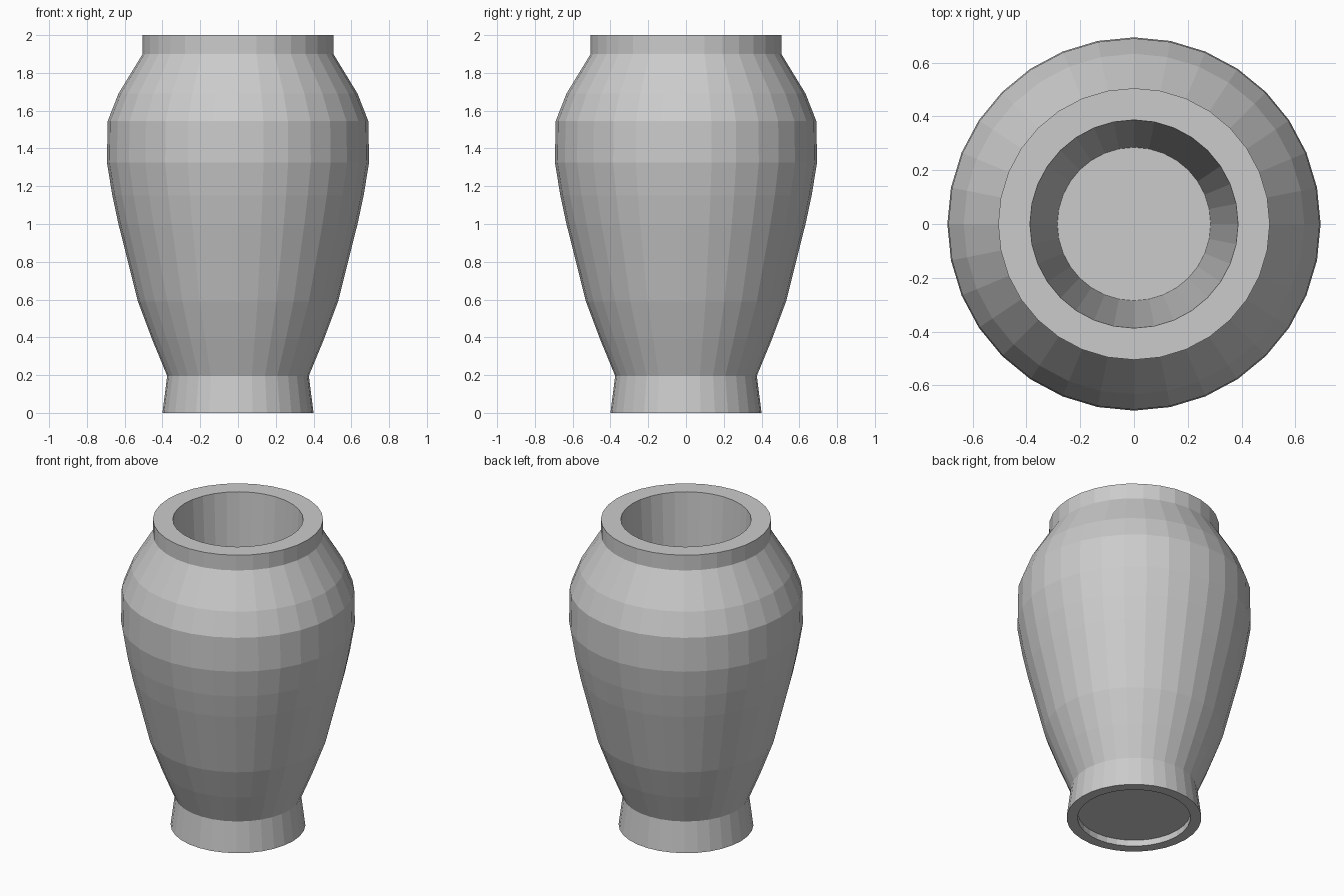
import bpy, bmesh
from math import tau, cos, sin

if "Cube" in bpy.data.objects:
    bpy.data.objects.remove(bpy.data.objects["Cube"])

SIDES = 32

# Closed half profile (radius, height): recess, foot, body, neck, rim, inside, floor
profile = [
    (0.335, 0.04), (0.335, 0.0), (0.40, 0.0), (0.375, 0.196),      # foot
    (0.455, 0.39), (0.53, 0.59), (0.633, 1.0), (0.665, 1.15),      # lower body
    (0.694, 1.325), (0.69, 1.545), (0.633, 1.69), (0.505, 1.90),   # shoulder
    (0.505, 2.0), (0.387, 2.0),                                    # neck and rim
    (0.285, 0.12),                                                 # tapered inside
]


def lathe(name, points):
    bm = bmesh.new()
    rings = [[bm.verts.new((r * cos(tau * i / SIDES), r * sin(tau * i / SIDES), z))
              for i in range(SIDES)] for r, z in points]
    for a, b in zip(rings, rings[1:]):
        for i in range(SIDES):
            j = (i + 1) % SIDES
            bm.faces.new((a[i], a[j], b[j], b[i]))
    bm.faces.new(rings[0])       # underside of the recess
    bm.faces.new(rings[-1])      # inside floor
    bmesh.ops.recalc_face_normals(bm, faces=bm.faces)
    mesh = bpy.data.meshes.new(name)
    bm.to_mesh(mesh)
    bm.free()
    obj = bpy.data.objects.new(name, mesh)
    bpy.context.collection.objects.link(obj)
    return obj


lathe("vase", profile)
